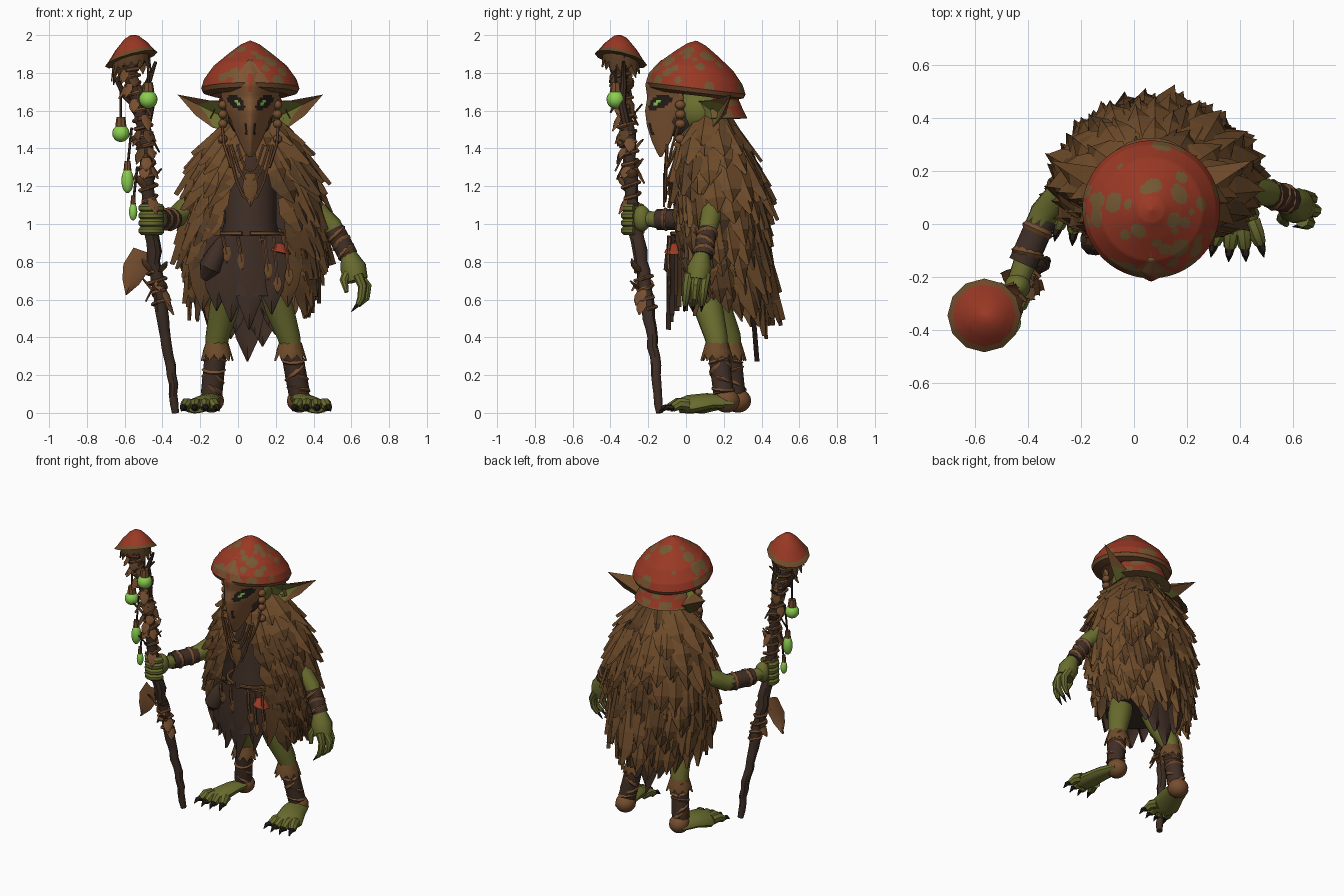
import bpy, bmesh, math, random
from mathutils import Vector, Quaternion, Matrix
cube = bpy.data.objects.get("Cube")
if cube:
    bpy.data.objects.remove(cube)
rng, bm, materials = random.Random(4), bmesh.new(), []
palette = {"dry leaf brown": (.155, .07, .023), "deep leaf brown": (.1, .047, .017), "strap wood": (.18, .075, .028),
           "mask wood": (.215, .094, .035), "dark bark": (.05, .028, .019), "claw black": (.02, .013, .01),
           "moss green skin": (.145, .152, .028), "mushroom red": (.32, .04, .018), "mushroom spot": (.175, .1, .034),
           "glowing green": (.26, .62, .08)}
LEAF, SHADE, WOOD, MASK, DARK, CLAW, SKIN, RED, SPOT, GLOW = range(len(palette))
for title, rgb in palette.items():
    mat = bpy.data.materials.new(title)
    mat.use_nodes = True
    mat.diffuse_color = (*rgb, 1)
    mat.node_tree.nodes["Principled BSDF"].inputs["Base Color"].default_value = (*rgb, 1)
    materials.append(mat)
def finish(name, smooth=True):
    bmesh.ops.recalc_face_normals(bm, faces=bm.faces)
    mesh = bpy.data.meshes.new(name)
    bm.to_mesh(mesh)
    bm.clear()
    for mat in materials:
        mesh.materials.append(mat)
    if smooth:
        mesh.shade_smooth()
        mesh.set_sharp_from_angle(angle=math.radians(40))
    obj = bpy.data.objects.new(name, mesh)
    bpy.context.collection.objects.link(obj)
    return obj
def skin_rings(rings, tint, closed=True):
    faces = [bm.faces.new((low[j], low[(j + 1) % len(low)], high[(j + 1) % len(low)], high[j]))
             for low, high in zip(rings, rings[1:]) for j in range(len(low) - (not closed))]
    faces += [bm.faces.new(rings[0]), bm.faces.new(rings[-1])] if closed else []
    for face in faces:
        face.material_index = tint
    return faces
def circle(sides):
    return [Vector((math.cos(math.tau * j / sides), math.sin(math.tau * j / sides), 0)) for j in range(sides)]
def tube(points, radii, tint, sides=8, squash=1):
    points = [Vector(p) for p in points]
    last = len(points) - 1
    radii = radii if isinstance(radii, list) else [radii] * (last + 1)
    before, turn, rings = Vector((0, 0, 1)), Quaternion(), []
    for i, (p, r) in enumerate(zip(points, radii)):
        along = (points[min(i + 1, last)] - points[max(i - 1, 0)]).normalized()
        turn = before.rotation_difference(along) @ turn
        before = along
        rings.append([bm.verts.new(p + turn @ Vector((r * c.x, r * squash * c.y, 0))) for c in circle(sides)])
    return skin_rings(rings, tint)
def lathe(centre, profile, tint, sides=32, tilt=(0, 0)):
    return skin_rings([[bm.verts.new((centre[0] + r * c.x, centre[1] + r * c.y, z + r * (c.x * tilt[0] + c.y * tilt[1])))
                        for c in circle(sides)] for r, z in profile], tint)
def ball(centre, size, tint):
    made = bmesh.ops.create_uvsphere(bm, u_segments=16, v_segments=10, radius=1, matrix=Matrix.Translation(centre) @ Matrix.Diagonal((*size, 1)))
    for face in {f for v in made["verts"] for f in v.link_faces}:
        face.material_index = tint
def leaf(base, along, out, length, width, tint):
    base, along = Vector(base), Vector(along).normalized()
    side = along.cross(Vector(out)).normalized()
    lift = side.cross(along) * width * .15
    skin_rings([[bm.verts.new(base + along * length * t + side * width * w * s + lift * (s == 0)) for s in (-1, 0, 1)]
                for t, w in ((0, .35), (.4, .52), (.7, .36), (1, .02))], tint, closed=False)
def mix(a, b, t):
    return Vector(a).lerp(Vector(b), t)
def refine(rows, steps):
    return [mix(a, b, i / steps) for a, b in zip(rows, rows[1:]) for i in range(steps)] + [Vector(rows[-1])]
def bands(start, end, radius, count):
    tube([start, mix(start, end, .5), end], radius, DARK, 10)
    for i in range(count):
        spot = mix(start, end, (i + .5) / count)
        lean = (Vector(end) - Vector(start)).normalized() * .012 + Vector((rng.uniform(-.008, .008), rng.uniform(-.008, .008), 0))
        tube([spot - lean, spot, spot + lean], [radius * .95, radius * 1.15, radius * .95], WOOD, 10)
# Large spotted mushroom hat with a bare patch above the mask
hat_at, hat_tilt = (.065, .055), (0, -.12)
faces = lathe(hat_at, refine([(.004, 1.97), (.05, 1.95), (.11, 1.905), (.195, 1.835), (.245, 1.765), (.26, 1.718)], 11), RED, 150, hat_tilt)
centres = rng.choices(faces[:-2], weights=[f.calc_area() for f in faces[:-2]], k=36)
spots = [(f.calc_center_median(), rng.uniform(.014, .042)) for f in centres]
for face in faces:
    c = face.calc_center_median()
    if c.y < 0 and abs(c.x - .065) < (1.88 - c.z) * .8:
        face.material_index = MASK
    elif any((c - spot).length < r for spot, r in spots):
        face.material_index = SPOT
lathe(hat_at, [(.26, 1.718), (.25, 1.695), (.2, 1.68), (.12, 1.72)], WOOD, 48, hat_tilt)
finish("mushroom_hat")
# Smaller rear cap tier and head
faces = lathe((.065, .11), refine([(.16, 1.68), (.19, 1.61), (.215, 1.56), (.15, 1.555)], 5), RED, 60)
for face in faces:
    c = face.calc_center_median()
    face.material_index = SPOT if c.z < 1.575 or math.sin(c.x * 45) * math.sin(c.z * 70) > .1 else RED
bmesh.ops.delete(bm, geom=[f for f in faces if f.calc_center_median().y < .14], context='FACES')
ball((.065, .07, 1.6), (.14, .15, .13), SKIN)
ball((.065, -.02, 1.58), (.12, .11, .13), DARK)
tube([(.065, .12, 1.35), (.065, .1, 1.55)], .1, DARK, 12)
finish("head_and_rear_cap")
# Beaked mask: z, front y, half width and depth for each level
levels = [(1.87, -.13, .008, 0), (1.8, -.197, .075, .04), (1.74, -.215, .15, .15), (1.67, -.205, .155, .19), (1.6, -.217, .13, .18),
          (1.52, -.207, .095, .15), (1.44, -.182, .06, .1), (1.38, -.155, .03, .04), (1.355, -.14, .01, .01)]
rings = [[bm.verts.new((.065 + j / 16 * half, y + depth * abs(j / 16) ** 1.6, z)) for j in range(-16, 17)]
         for z, y, half, depth in (mix(a, b, i / 5) for a, b in zip(map(Vector, levels), levels[1:]) for i in range(6 if b == levels[-1] else 5))]
for face in skin_rings(rings, MASK, closed=False):
    c = face.calc_center_median()
    dx = abs(c.x - .065)
    slant = c.z - 1.645 - (dx - .075) * .5
    if ((dx - .075) / .046) ** 2 + (slant / .034) ** 2 < 1:
        face.material_index = GLOW if abs(dx - .07) < .014 and abs(slant) < .009 else CLAW
    elif 1.48 < c.z < 1.54 and abs(dx - .022) < .006:
        face.material_index = CLAW
    elif 1.7 < c.z < 1.8 and dx < .012:
        face.material_index = RED
finish("beaked_mask").modifiers.new("thickness", 'SOLIDIFY').thickness = .012
# Ears and beaded cords beside the face
for sign, side in ((1, "left"), (-1, "right")):
    at = lambda x, y, z: Vector((.065 + sign * x, y, z))
    rim = [at(.12, .06, 1.65), at(.22, .13, 1.655), at(.385, .24, 1.685), at(.29, .19, 1.575), at(.2, .14, 1.51), at(.11, .1, 1.49)]
    front, back = at(.17, .16, 1.58), at(.17, .21, 1.58)
    outer = [bm.verts.new(p) for p in rim]
    inner = [bm.verts.new(mix(p, front, .1 + .4 * (i in (2, 3)))) for i, p in enumerate(rim)]
    skin_rings([outer, inner], LEAF, closed=False)
    for ring, hub, tint in ((inner, bm.verts.new(front), SKIN), (outer, bm.verts.new(back), SKIN)):
        for i, (a, b) in enumerate(zip(ring, ring[1:] + ring[:1])):
            bm.faces.new((a, b, hub)).material_index = LEAF if ring is outer and i in (1, 2) else tint
    finish(side + "_ear", False)
    tube([at(.13, -.03, 1.68), at(.15, -.03, 1.55), at(.14, -.07, 1.42), at(.1, -.1, 1.3)], .008, WOOD, 6)
    for z in (1.63, 1.58, 1.53, 1.45):
        ball(at(.145, -.03, z), (.024, .028, .024), WOOD)
    finish(side + "_face_cord")
# Leaf cloak: z, half width, back depth, front depth, front opening angle
cloak_rows = [(1.58, .08, .08, .08, 8), (1.48, .19, .13, .15, 12), (1.35, .28, .2, .19, 20), (1.2, .33, .25, .2, 29),
              (.95, .355, .27, .18, 40), (.7, .32, .29, .17, 52), (.3, .22, .22, .15, 75)]
def cloak_point(z, around, scale=1):
    a, b = next((a, b) for a, b in zip(cloak_rows, cloak_rows[1:]) if z >= b[0])
    _, wide, back, front, gap = [p + (q - p) * (a[0] - z) / (a[0] - b[0]) for p, q in zip(a, b)]
    angle = math.radians(gap + (360 - 2 * gap) * around)
    out = Vector((math.sin(angle), -math.cos(angle), .2))
    return Vector((.08 + wide * scale * out.x, .14 + (front if out.y < 0 else back) * scale * out.y, z)), out
skin_rings([[bm.verts.new(cloak_point(1.55 - i * .09, j / 36, .95)[0]) for j in range(37)] for i in range(11)], DARK, closed=False)
for row in range(13):
    count = 11 + min(row, 5) * 2
    for j in range(count + 1):
        z = 1.56 - row * .065 + rng.uniform(-.03, .03) * (row > 0)
        (here, out), below = [cloak_point(h, min(1, max(0, (j + .5 * (row % 2)) / count))) for h in (z, z - .12)]
        length = rng.uniform(.2, .31) - .06 * (row < 2) + .08 * out.y * (row > 9)
        leaf(here, (below[0] - here).normalized() + out * rng.uniform(.04, .22), out, length, rng.uniform(.11, .17),
             SHADE if rng.random() < .1 + .035 * row else LEAF)
finish("leaf_cloak", False)
# Tunic, ragged skirt and long rear strips
lathe((.065, .1), [(.1, 1.42), (.14, 1.25), (.14, 1.0), (.18, .85), (.2, .62)], DARK, 20)
for x, length, tint in ((-.17, .4, SHADE), (-.1, .4, DARK), (-.03, .46, DARK), (.17, .42, DARK), (.25, .38, SHADE), (.06, .5, DARK)):
    bend = ((x - .065) / .25) ** 2
    leaf((x, -.075 + .1 * bend, .94), (.2 * (x - .065), -.01, -1), (0, -1, 0), length, .17, tint)
for x, length in ((-.04, .3), (.05, .42), (.13, .34), (.2, .28)):
    leaf((x, .33, .69), (0, .08, -1), (0, 1, 0), length, .17, DARK)
finish("tunic_and_skirt")
# Belt, necklace and hip charms
for drop in (0, .035):
    tube([(.065 + .17 * c.y, .08 - .155 * c.x, .95 - drop * c.x) for c in circle(24)], .011, WOOD, 6)
for x, low in ((.14, .75), (.19, .68), (.25, .72), (0, .8), (-.08, .84)):
    tube([(x, -.085, .93), (x + .01, -.095, (low + .93) / 2), (x + .02, -.09, low)], .009, WOOD, 6)
    leaf((x + .02, -.09, low + .04), (0, 0, -1), (0, -1, 0), .09, .045, LEAF)
for spread, low in ((.1, 1.22), (.07, 1.28), (.12, 1.12)):
    tube([(.065 + spread * s, -.1 - .01 * (1 - s * s), low + (1.42 - low) * s * s) for s in (-1, -.6, -.3, 0, .3, .6, 1)], .008, WOOD, 6)
leaf((.065, -.11, 1.27), (0, 0, -1), (0, -1, 0), .18, .08, LEAF)
tube([(-.08, -.04, .93), (-.11, -.06, .85), (-.15, -.06, .77), (-.18, -.04, .71)], [.02, .05, .06, .02], DARK, 10)
lathe((.225, -.06), [(.004, .9), (.03, .89), (.056, .85), (.02, .846)], RED, 14, (-.2, 0))
finish("belt_and_charms")
# Legs, shin wraps and clawed feet
for side, hip, knee, ankle, toe_x in (("left", (.17, .08, .7), (.27, .16, .4), (.325, .2, .1), .39),
                                      ("right", (-.04, .1, .7), (-.11, .23, .4), (-.14, .26, .1), -.2)):
    shift = Vector((toe_x, ankle[1] - .21, 0))
    tube([hip, mix(hip, knee, .5), knee, mix(knee, ankle, .4)], [.075, .078, .062, .05], SKIN, 12)
    tube([(ankle[0], ankle[1] + .04, .06), (mix(ankle, shift, .5).x, ankle[1] - .08, .062), shift + Vector((0, .03, .045)),
          shift + Vector((0, -.03, .036))], [.06, .078, .09, .065], SKIN, 12, .5)
    ball((ankle[0], ankle[1] + .015, .064), (.066, .07, .063), WOOD)
    bands(ankle, mix(knee, ankle, .15), .057, 5)
    for c in circle(9):
        leaf(mix(knee, ankle, .1) + c * .052, c * .3 - Vector((0, 0, 1)), c, .1, .065, LEAF)
    for s in (-1, -.33, .33, 1):
        start, tip = shift + Vector((s * .055, .02, .042)), shift + Vector((s * .085, -.085 + .025 * abs(s), .028))
        tube([start, mix(start, tip, .6) + Vector((0, 0, .014)), tip], [.034, .032, .024], SKIN)
        tube([tip, tip + Vector((s * .01, -.03, .002)), tip + Vector((s * .015, -.055, -.02))], [.02, .014, .002], CLAW, 6)
    finish(side + "_leg")
# Left arm with open hand
tube([(.28, .17, 1.22), (.4, .14, 1.08), (.5, .12, .99), (.57, .09, .86)], [.07, .06, .052, .04], SKIN, 10)
bands((.51, .115, .97), (.585, .09, .83), .053, 3)
tube([(.585, .085, .84), (.61, .07, .77), (.63, .06, .7)], [.04, .065, .055], SKIN, 10, 1.1)
for y, reach in ((.015, -.01), (.06, .015), (.105, 0)):
    tube([(.635, y, .73), (.67 + reach, y - .01, .67), (.663 + reach, y - .015, .61), (.635, y - .02, .57)], [.028, .025, .021, .014], SKIN)
    tube([(.635, y - .02, .575), (.6, y - .025, .535)], [.013, .002], CLAW, 6)
tube([(.585, .05, .76), (.56, .02, .7), (.575, .0, .64)], [.027, .023, .012], SKIN)
finish("left_arm")
# Right arm gripping the staff
tube([(-.13, .17, 1.22), (-.27, .11, 1.08), (-.34, .04, 1.03), (-.41, -.14, 1.02), (-.44, -.22, 1.03)], [.07, .065, .055, .045, .04], SKIN, 10)
bands((-.345, .02, 1.025), (-.42, -.15, 1.025), .056, 2)
ball((-.44, -.235, 1.03), (.05, .05, .07), SKIN)
for z in (.965, 1.005, 1.045, 1.085):
    tube([(-.46 + .048 * c.x, -.275 - .048 * c.y, z) for c in circle(9)[:7]], .024, SKIN)
finish("right_arm")
# Gnarled staff with winding vine and dry leaves
path = refine([(-.33, -.14, 0), (-.35, -.155, .2), (-.38, -.18, .4), (-.41, -.21, .6), (-.445, -.235, .8), (-.46, -.275, 1.02),
               (-.48, -.295, 1.25), (-.49, -.305, 1.45), (-.52, -.325, 1.62), (-.57, -.345, 1.78), (-.57, -.35, 1.92)], 4)
tube([p + Vector((rng.uniform(-.006, .006), rng.uniform(-.006, .006), 0)) for p in path],
     [(.02 + .017 * min(1, i / 15)) * rng.uniform(.85, 1.1) for i in range(len(path))], DARK, 9)
tube([(-.49, -.31, 1.5), (-.46, -.34, 1.64), (-.48, -.33, 1.74), (-.435, -.33, 1.86)], [.025, .022, .018, .008], DARK)
tube([(-.52, -.32, 1.6), (-.6, -.3, 1.68), (-.64, -.32, 1.76), (-.56, -.36, 1.84)], .016, DARK)
for first, last in ((20, 39), (11, 16)):
    tube([p + .046 * circle(13)[i * 3 % 13] for i, p in enumerate(refine(path[first:last], 4))], .011, WOOD, 6)
for i in range(44):
    out = Vector((rng.uniform(-1, 1), rng.uniform(-1, 1), 0)).normalized()
    leaf(rng.choice(path[11:16] + path[22:38]) + out * .035, out * .5 + Vector((0, 0, rng.choice((-1, -1, .6)))), out, rng.uniform(.06, .1), .06, WOOD if i % 3 else SHADE)
leaf((-.51, -.24, .86), (-.35, 0, -1), (0, -1, 0), .25, .13, WOOD)
finish("staff")
# Staff mushroom, tilted, with a hanging root fringe
top, lean = (-.565, -.345), (.27, -.22)
lathe(top, [(.004, 2), (.04, 1.985), (.085, 1.94), (.118, 1.895)], RED, 12, lean)
lathe(top, [(.118, 1.895), (.139, 1.872), (.1, 1.87), (.03, 1.9)], LEAF, 12, lean)
for c in circle(14):
    leaf(Vector((*top, 1.88 + .024 * c.x - .02 * c.y)) + c * .09, c * .1 - Vector((0, 0, 1)), c, rng.uniform(.05, .12), .05, SHADE)
finish("staff_mushroom")
# Hanging glow lamps and bottles
for x, y, z, r, tall, rise in ((-.475, -.372, 1.66, .049, 1, .17), (-.62, -.31, 1.48, .046, 1, .32), (-.585, -.31, 1.23, .032, 2.1, .28), (-.555, -.31, 1.065, .022, 2.1, .24)):
    ball((x, y, z), (r, r, r * tall), GLOW)
    tube([(x, y, z + r * tall * .8), (x, y, z + r * tall * .8 + .05)], [r * .65, r * .5], WOOD)
    tube([(x, y, z + r * tall), (x + .02 * (tall - 1), y, z + rise)], .007, DARK, 6)
finish("lamps_and_bottles")
